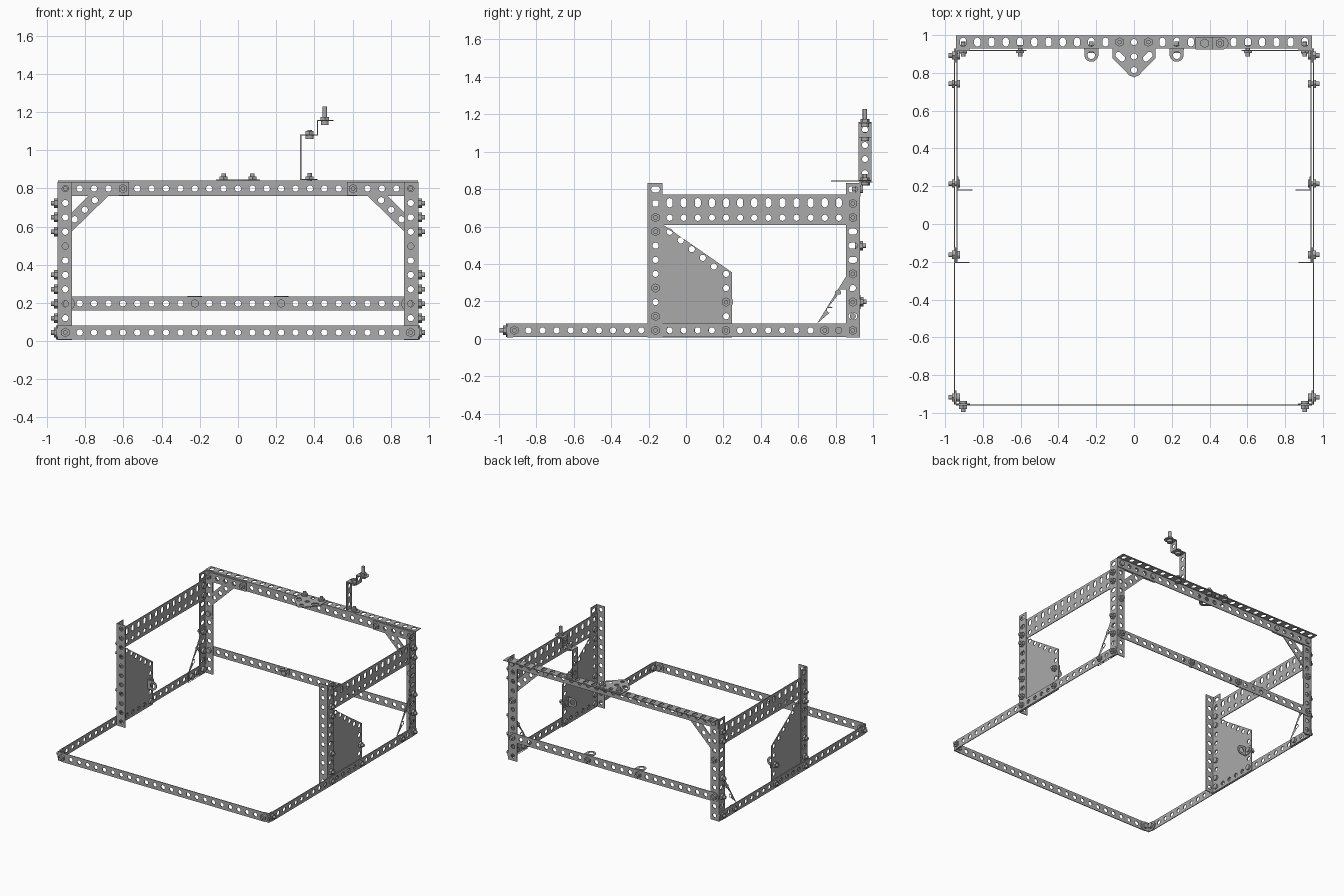
import bpy, bmesh, math
from mathutils import Matrix, Vector

cube = bpy.data.objects.get("Cube")
if cube:
    bpy.data.objects.remove(cube, do_unlink=True)

PITCH, HALF, HOLE, THICK = 0.0754, 0.0375, 0.0165, 0.006
ARC = 8

steel = bpy.data.materials.new("grey_steel")
steel.use_nodes = True
steel.diffuse_color = (0.4, 0.4, 0.4, 1)
for node in steel.node_tree.nodes:
    if node.type == 'BSDF_PRINCIPLED':
        node.inputs["Base Color"].default_value = (0.4, 0.4, 0.4, 1)

# In-plane axes of plates facing along x, y and z
AXES = {'x': ((0, 1, 0), (0, 0, 1), (1, 0, 0)),
        'y': ((1, 0, 0), (0, 0, 1), (0, 1, 0)),
        'z': ((1, 0, 0), (0, 1, 0), (0, 0, 1))}


# Outline helpers
def capsule(p, q, r):
    ang = math.atan2(q[1] - p[1], q[0] - p[0])
    pts = []
    for c, start in ((p, ang + math.pi / 2), (q, ang - math.pi / 2)):
        for i in range(ARC):
            a = start + math.pi * (i + 0.5) / ARC
            pts.append((c[0] + r * math.cos(a), c[1] + r * math.sin(a)))
    return pts


def tab(p, q, r=HALF):
    d = (Vector(q) - Vector(p)).normalized() * r
    return [(p[0] - d.y, p[1] + d.x), (p[0] + d.y, p[1] - d.x)] + capsule(p, q, r)[ARC:]


def rect(u0, v0, u1, v1):
    return [(u0, v0), (u1, v0), (u1, v1), (u0, v1)]


def hole(u, v, r=HOLE):
    return capsule((u, v), (u, v), r)


def row(u, v, axis, n, slot=0.0):
    out = []
    for i in range(n):
        c = [u, v]
        c[axis] += i * PITCH
        a, b = list(c), list(c)
        a[1 - axis] -= slot
        b[1 - axis] += slot
        out.append(capsule(a, b, HOLE))
    return out


def finish(name, mesh, mirror):
    mesh.materials.clear()
    mesh.materials.append(steel)
    obj = bpy.data.objects.new(name, mesh)
    bpy.context.collection.objects.link(obj)
    if mirror:
        obj.modifiers.new("Mirror", 'MIRROR').use_mirror_merge = False
    return obj


# Flat plate with holes, from a filled and extruded outline
def plate(name, plane, off, outline, holes=(), mirror=False):
    curve = bpy.data.curves.new(name + "_outline", 'CURVE')
    curve.dimensions = '2D'
    curve.fill_mode = 'BOTH'
    curve.extrude = THICK / 2
    for loop in [outline] + list(holes):
        s = curve.splines.new('POLY')
        s.points.add(len(loop) - 1)
        for pt, (u, v) in zip(s.points, loop):
            pt.co = (u, v, 0, 1)
        s.use_cyclic_u = True
        s.use_smooth = False
    temp = bpy.data.objects.new(name + "_temp", curve)
    bpy.context.collection.objects.link(temp)
    deps = bpy.context.evaluated_depsgraph_get()
    mesh = bpy.data.meshes.new_from_object(temp.evaluated_get(deps))
    bpy.data.objects.remove(temp, do_unlink=True)
    bpy.data.curves.remove(curve)
    U, V, N = (Vector(a) for a in AXES[plane])
    m = Matrix((U, V, U.cross(V))).transposed().to_4x4()
    mesh.transform(Matrix.Translation(N * off) @ m)
    mesh.name = name
    return finish(name, mesh, mirror)


# Row of nut-and-bolt sets; the nut points along the direction
def bolts(name, places, direction, mirror=True, screw=0.037):
    bm = bmesh.new()
    turn = Vector(direction).to_track_quat('Z', 'Y').to_matrix().to_4x4()
    for p in places:
        m = Matrix.Translation(p) @ turn
        for r, z0, z1, seg in ((0.025, 0.003, 0.02, 6), (0.012, -0.01, screw, 12),
                               (0.021, -0.022, -0.003, 14)):
            bmesh.ops.create_cone(bm, cap_ends=True, segments=seg, radius1=r, radius2=r,
                                  depth=z1 - z0,
                                  matrix=m @ Matrix.Translation((0, 0, (z0 + z1) / 2)))
    mesh = bpy.data.meshes.new(name)
    bm.to_mesh(mesh)
    bm.free()
    return finish(name, mesh, mirror)


LOW, END = 0.045, 0.905       # lowest hole row, outermost hole in x
FY, BY = -0.918, 0.892        # first and last hole of the side strips
POST = -0.163                 # hole column of the front posts
SIDE = 0.944                  # plane of the side panels

# Base frame strips
plate("front_base_strip", 'y', -0.959, capsule((-END, LOW), (END, LOW), HALF),
      row(-END, LOW, 0, 25))
plate("side_base_strip", 'x', SIDE + THICK, capsule((FY, LOW), (BY, LOW), HALF),
      row(FY, LOW, 0, 25), True)
plate("back_low_strip", 'y', 0.931, capsule((-END, 0.197), (END, 0.197), HALF),
      row(-END, 0.197, 0, 25))

# Angle girder posts
for label, col, flange in (("front_post", POST, -0.203), ("back_post", BY, 0.925)):
    plate(label + "_side", 'x', SIDE, rect(col - HALF, 0.006, col + HALF, 0.834),
          row(col, LOW, 1, 11, 0.007), True)
    plate(label + "_flange", 'y', flange, rect(0.87, 0.006, 0.947, 0.834),
          row(END, LOW, 1, 11), True)

# Top angle girder at the back
plate("top_girder_face", 'y', 0.931, rect(-0.943, 0.761, 0.943, 0.84),
      row(-END, 0.799, 0, 25))
plate("top_girder_ledge", 'z', 0.838, rect(-0.943, 0.928, 0.943, 0.998),
      row(-END, 0.963, 0, 25, 0.007))

# Upper side girders with a slotted and a round row
plate("side_girder", 'x', SIDE - THICK, rect(POST - HALF, 0.608, BY + HALF, 0.77),
      row(POST, 0.727, 0, 15, 0.008) + row(POST, 0.647, 0, 15), True)

# Trapezoid plates behind the front posts
slope = [hole(-0.087 + 0.059 * i, 0.572 - 0.0465 * i) for i in range(5)]
plate("side_plate", 'x', SIDE - THICK,
      [(-0.2, 0.008), (0.246, 0.008), (0.246, 0.355), (-0.125, 0.612), (-0.2, 0.612)],
      slope + row(POST, LOW, 1, 8) + row(0.214, LOW, 1, 5)
      + row(POST + PITCH, LOW, 0, 4), True)

# Gussets at the foot of the back posts
plate("low_gusset", 'x', SIDE - THICK,
      [(0.70, 0.008), (0.929, 0.008), (0.929, 0.385), (0.887, 0.385), (0.70, 0.08)],
      row(BY - 2 * PITCH, LOW, 0, 2) + row(BY, LOW, 1, 5)
      + [hole(0.77, 0.155), hole(0.813, 0.246)], True)

# Open corner gussets under the top girder
plate("top_gusset", 'y', 0.919,
      [(0.94, 0.834), (0.57, 0.834), (0.57, 0.763), (0.68, 0.76),
       (0.87, 0.575), (0.873, 0.46), (0.94, 0.46)],
      row(END - 4 * PITCH, 0.799, 0, 4) + row(END, 0.799 - 4 * PITCH, 1, 5)
      + [hole(0.856 - 0.053 * i, 0.638 + 0.05 * i) for i in range(3)]
      + [[(0.87, 0.675), (0.87, 0.76), (0.785, 0.76)]], True)

# Angle brackets: front corners, side plates, low back strip
plate("corner_bracket_front", 'y', -0.953, tab((0.946, LOW), (END, LOW)),
      [hole(END, LOW)], True)
plate("corner_bracket_side", 'x', SIDE, tab((-0.955, LOW), (FY, LOW)),
      [hole(FY, LOW)], True)
plate("side_bracket_ear", 'y', 0.18, tab((0.935, 0.196), (0.893, 0.196)),
      [hole(0.893, 0.196, 0.02)], True)
plate("side_bracket_base", 'x', SIDE - 2 * THICK, tab((0.178, 0.196), (0.214, 0.196)),
      [hole(0.214, 0.196)], True)
plate("back_bracket_ear", 'z', 0.234, tab((0.226, 0.928), (0.226, 0.896)),
      [hole(0.226, 0.893, 0.02)], True)
plate("back_bracket_base", 'y', 0.925, tab((0.226, 0.236), (0.226, 0.197)),
      [hole(0.226, 0.197)], True)

# Pointed plate on the top girder
plate("pointed_plate", 'z', 0.844,
      [(-0.115, 0.99), (-0.115, 0.88), (-0.025, 0.787), (0, 0.776),
       (0.025, 0.787), (0.115, 0.88), (0.115, 0.99)],
      [hole(x, 0.963) for x in (-PITCH, 0, PITCH)] + [hole(0, 0.887), hole(0, 0.815)]
      + [capsule((s * 0.082, 0.895), (s * 0.064, 0.877), HOLE) for s in (-1, 1)])

# Stepped arm
AY, AW = 0.957, 0.034
plate("arm_foot", 'z', 0.846, tab((0.328, AY), (0.384, AY), AW), [hole(0.375, AY)])
plate("arm_upright", 'x', 0.329, rect(AY - AW, 0.843, AY + AW, 1.083), row(AY, 0.885, 1, 3))
plate("arm_step", 'z', 1.08, rect(0.326, AY - AW, 0.419, AY + AW), [hole(0.375, AY)])
plate("arm_riser", 'x', 0.416, rect(AY - AW, 1.077, AY + AW, 1.158), [hole(AY, 1.118)])
plate("arm_top", 'z', 1.155, tab((0.413, AY), (0.466, AY), AW), [hole(0.455, AY)])

# Bolts
bolts("side_bolts", [(SIDE, y, z) for y, z in (
    (FY, LOW), (POST, LOW), (POST, 0.12), (POST, 0.271), (POST, 0.573), (POST, 0.648),
    (0.214, LOW), (0.214, 0.196), (0.742, LOW),
    (BY, LOW), (BY, 0.196), (BY, 0.347), (BY, 0.648), (BY, 0.723))], (1, 0, 0))
bolts("front_corner_bolts", [(END, -0.959, LOW)], (0, -1, 0))
bolts("back_bolts", [(END, 0.928, 0.197), (END, 0.925, 0.497), (0.226, 0.928, 0.197)],
      (0, 1, 0))
bolts("top_girder_bolts", [(0.603, 0.925, 0.799), (END, 0.925, 0.799)], (0, -1, 0))
bolts("pointed_plate_bolts", [(PITCH, 0.963, 0.842)], (0, 0, 1))
bolts("arm_foot_bolt", [(0.375, AY, 0.843)], (0, 0, 1), False)
bolts("arm_step_bolt", [(0.375, AY, 1.08)], (0, 0, 1), False, 0.025)
bolts("arm_top_bolt", [(0.455, AY, 1.155)], (0, 0, 1), False, 0.073)
